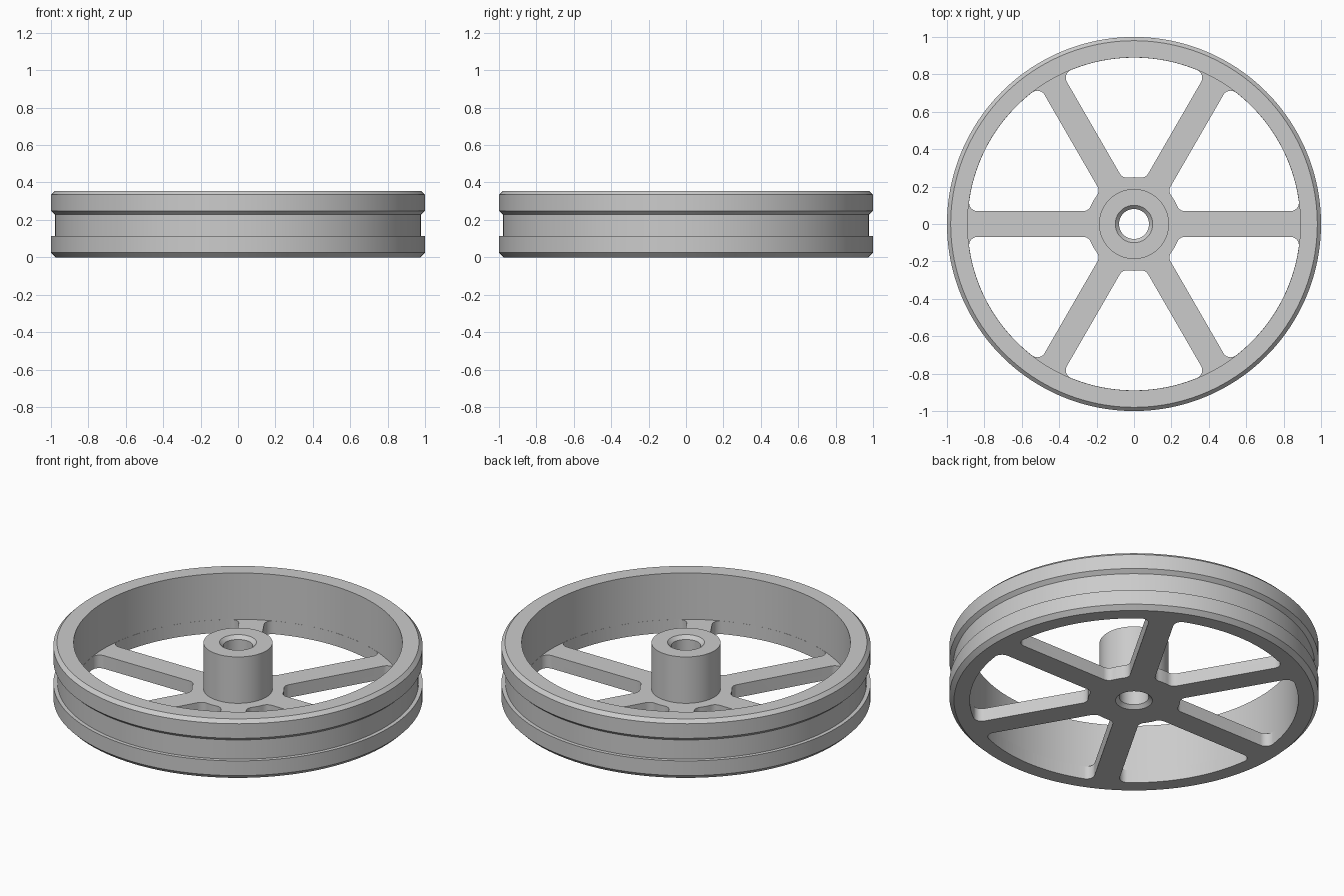
import bpy, bmesh
from math import pi, sin, cos, asin, radians

cube = bpy.data.objects.get("Cube")
if cube:
    bpy.data.objects.remove(cube, do_unlink=True)

SEGMENTS = 192
HEIGHT, WEB = 0.355, 0.078         # overall height, spoke thickness
RIM_IN, PLATE, HALF = 0.89, 0.25, 0.069   # rim inner, hub plate, half spoke width
FILLET = 0.045

grey = bpy.data.materials.new("plain grey")
grey.use_nodes = True
grey.diffuse_color = (0.6, 0.6, 0.6, 1)
grey.node_tree.nodes["Principled BSDF"].inputs["Base Color"].default_value = grey.diffuse_color


def make_object(name, bm):
    bmesh.ops.recalc_face_normals(bm, faces=bm.faces)
    mesh = bpy.data.meshes.new(name)
    bm.to_mesh(mesh)
    bm.free()
    mesh.materials.append(grey)
    obj = bpy.data.objects.new(name, mesh)
    bpy.context.collection.objects.link(obj)
    return obj


def lathe(name, profile):
    """Revolve a closed (radius, z) profile about the z axis."""
    bm = bmesh.new()
    rings = []
    for i in range(SEGMENTS):
        a = 2 * pi * i / SEGMENTS
        rings.append([bm.verts.new((r * cos(a), r * sin(a), z)) for r, z in profile])
    for i, ring in enumerate(rings):
        nxt = rings[(i + 1) % SEGMENTS]
        for j in range(len(profile)):
            k = (j + 1) % len(profile)
            bm.faces.new((ring[j], nxt[j], nxt[k], ring[k]))
    return make_object(name, bm)


def arc(cx, cy, r, a0, a1, steps):
    return [(cx + r * cos(a0 + (a1 - a0) * i / steps),
             cy + r * sin(a0 + (a1 - a0) * i / steps)) for i in range(steps + 1)]


def opening_outline():
    """Rounded gap between the spoke at 0 degrees and the one at 60 degrees."""
    outer = RIM_IN - 0.0006
    ro, ri = outer - FILLET, PLATE + FILLET
    ao, ai = asin((HALF + FILLET) / ro), asin((HALF + FILLET) / ri)
    s = radians(60)
    pts = arc(ri * cos(ai), ri * sin(ai), FILLET, ai + pi, 1.5 * pi, 8)
    pts += arc(ro * cos(ao), ro * sin(ao), FILLET, -pi / 2, ao, 10)
    pts += arc(0, 0, outer, ao, s - ao, 24)[1:-1]
    pts += arc(ro * cos(s - ao), ro * sin(s - ao), FILLET, s - ao, s + pi / 2, 10)
    pts += arc(ri * cos(s - ai), ri * sin(s - ai), FILLET, s + pi / 2, s - ai + pi, 8)
    pts += arc(0, 0, PLATE, s - ai, ai, 6)[1:-1]
    return pts


# Wheel body: grooved rim, web, hub and chamfered bore
wheel = lathe("spoked_wheel", [
    (0.10, 0), (0.975, 0), (1.0, 0.025),                    # bottom edge
    (1.0, 0.113), (0.978, 0.113), (0.978, 0.228), (1.0, 0.248),  # groove
    (1.0, HEIGHT - 0.02), (0.98, HEIGHT), (RIM_IN, HEIGHT),  # top edge
    (RIM_IN, WEB), (0.187, WEB),                             # web
    (0.187, HEIGHT), (0.10, HEIGHT),                         # hub
    (0.08, HEIGHT - 0.02), (0.08, 0.02)])                    # bore

# Cutter for the six openings between the spokes
bm = bmesh.new()
outline = opening_outline()
for n in range(6):
    c, s = cos(n * pi / 3), sin(n * pi / 3)
    low = [bm.verts.new((x * c - y * s, x * s + y * c, -0.1)) for x, y in outline]
    face = bm.faces.new(low)
    grown = bmesh.ops.extrude_face_region(bm, geom=[face])["geom"]
    bmesh.ops.translate(bm, vec=(0, 0, 0.3),
                        verts=[v for v in grown if isinstance(v, bmesh.types.BMVert)])
cutter = make_object("opening_cutter", bm)
cutter.hide_render = True

# Cut the openings, then smooth the round surfaces
bpy.ops.object.select_all(action='DESELECT')
wheel.select_set(True)
bpy.context.view_layer.objects.active = wheel
cut = wheel.modifiers.new("openings", 'BOOLEAN')
cut.operation = 'DIFFERENCE'
cut.solver = 'EXACT'
cut.object = cutter
bpy.ops.object.modifier_apply(modifier=cut.name)
bpy.data.objects.remove(cutter, do_unlink=True)
bpy.ops.object.shade_smooth_by_angle(angle=radians(25))
